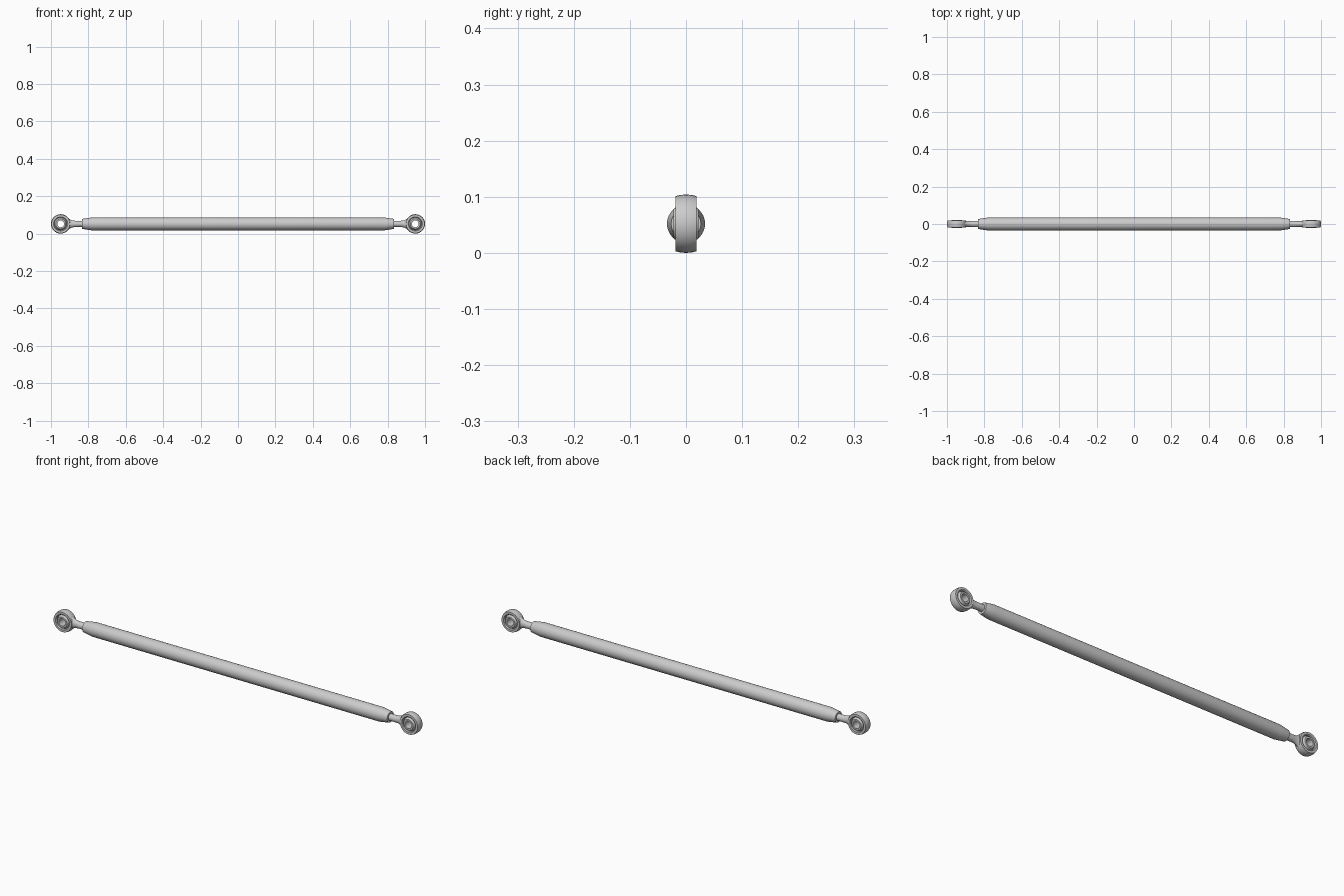
import bpy, bmesh, math
from mathutils import Vector

if "Cube" in bpy.data.objects:
    bpy.data.objects.remove(bpy.data.objects["Cube"])

ZC = 0.052   # height of the rod axis
EX = 0.948   # distance of each eye from the centre


def finish(name, bm, angle=35):
    bmesh.ops.remove_doubles(bm, verts=bm.verts, dist=1e-6)
    bmesh.ops.recalc_face_normals(bm, faces=bm.faces)
    me = bpy.data.meshes.new(name)
    bm.to_mesh(me)
    bm.free()
    ob = bpy.data.objects.new(name, me)
    bpy.context.collection.objects.link(ob)
    bpy.ops.object.select_all(action='DESELECT')
    bpy.context.view_layer.objects.active = ob
    ob.select_set(True)
    bpy.ops.object.shade_smooth_by_angle(angle=math.radians(angle))
    return ob


def loft(name, rings, closed=False):
    """Skin a list of vertex rings; cap the ends unless closed."""
    bm = bmesh.new()
    vs = [[bm.verts.new(p) for p in r] for r in rings]
    n = len(vs[0])
    pairs = list(zip(vs, vs[1:])) + ([(vs[-1], vs[0])] if closed else [])
    for a, b in pairs:
        for i in range(n):
            j = (i + 1) % n
            bm.faces.new((a[i], a[j], b[j], b[i]))
    if not closed:
        bm.faces.new(vs[0])
        bm.faces.new(vs[-1])
    return finish(name, bm)


def ellipse_x(x, hy, hz, n=32):
    return [Vector((x, hy * math.cos(2 * math.pi * i / n),
                    ZC + hz * math.sin(2 * math.pi * i / n))) for i in range(n)]


def circle_y(cx, y, r, n=32):
    return [Vector((cx + r * math.cos(2 * math.pi * i / n), y,
                    ZC + r * math.sin(2 * math.pi * i / n))) for i in range(n)]


# Main tube with tapered ends
half = [(0.835, 0.0265), (0.825, 0.028), (0.785, 0.034)]
prof = [(-x, r) for x, r in half] + [(x, r) for x, r in reversed(half)]
loft("main_tube", [ellipse_x(x, r, r) for x, r in prof])

# Profiles (y, radius) of the eye housing and the bored ball
housing = [(-0.019, 0.049), (-0.010, 0.0513), (0, 0.052), (0.010, 0.0513), (0.019, 0.049),
           (0.019, 0.038), (0.015, 0.034), (-0.015, 0.034), (-0.019, 0.038)]
R = 0.0345
ball = [(R * math.sin(a), R * math.cos(a))
        for a in (math.radians(-40 + 10 * k) for k in range(9))]
ball += [(ball[-1][0], 0.018), (ball[0][0], 0.018)]

# Neck stations: distance from eye centre, half width, half height
neck = [(0.038, 0.0175, 0.034), (0.046, 0.0165, 0.027), (0.054, 0.0155, 0.022),
        (0.064, 0.0150, 0.0185), (0.075, 0.0155, 0.017), (0.085, 0.0165, 0.0165),
        (0.130, 0.0165, 0.0165)]

# Rod end at each side
for s, side in ((-1, "left"), (1, "right")):
    cx = s * EX
    loft(side + "_eye_housing", [circle_y(cx, y, r) for y, r in housing], True)
    loft(side + "_bearing_ball", [circle_y(cx, y, r) for y, r in ball], True)
    loft(side + "_shank", [ellipse_x(s * (EX - d), hy, hz) for d, hy, hz in neck])
